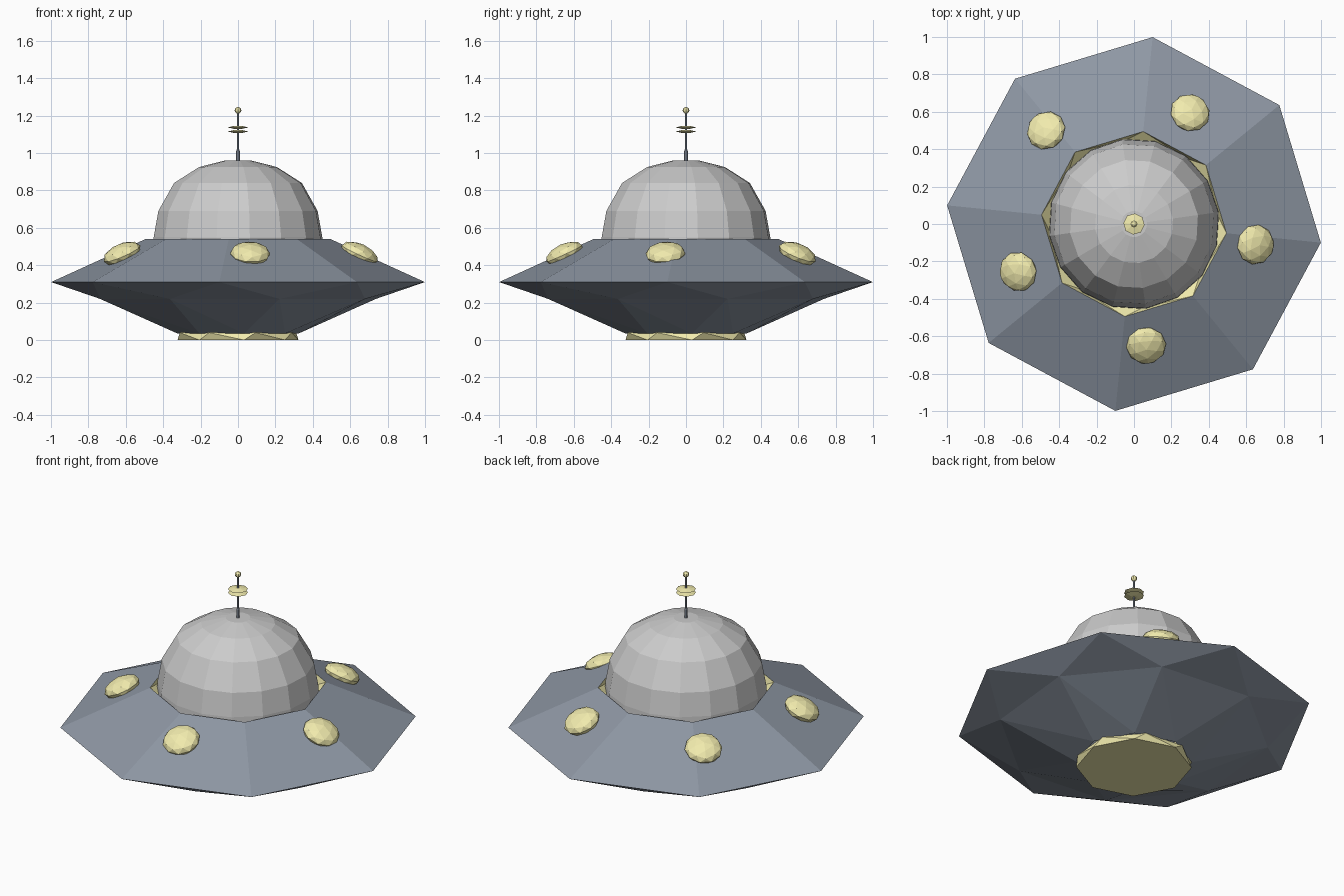
import bpy, bmesh
from math import sin, cos, pi, radians, atan2, hypot
from mathutils import Matrix

if "Cube" in bpy.data.objects:
    bpy.data.objects.remove(bpy.data.objects["Cube"])


def material(name, rgb):
    m = bpy.data.materials.new(name)
    m.diffuse_color = (*rgb, 1)
    m.use_nodes = True
    m.node_tree.nodes["Principled BSDF"].inputs["Base Color"].default_value = m.diffuse_color
    return m


STEEL = material("steel_blue", (0.27, 0.31, 0.37))
GOLD = material("pale_gold", (0.88, 0.83, 0.42))


def finish(bm, name, mat=None):
    bmesh.ops.recalc_face_normals(bm, faces=bm.faces)
    me = bpy.data.meshes.new(name)
    bm.to_mesh(me)
    bm.free()
    ob = bpy.data.objects.new(name, me)
    bpy.context.collection.objects.link(ob)
    if mat:
        me.materials.append(mat)
    return ob


def stack(name, rings, n, mat=None, caps=(True, True)):
    """Rings of (radius, z, angle in degrees); rings with differing angles join as a zigzag."""
    bm = bmesh.new()
    loops = [[bm.verts.new((r * cos(radians(a) + 2 * pi * i / n),
                            r * sin(radians(a) + 2 * pi * i / n), z))
              for i in range(n)] for r, z, a in rings]
    for k in range(len(loops) - 1):
        lo, up = loops[k], loops[k + 1]
        turn = rings[k + 1][2] - rings[k][2]
        for i in range(n):
            j = (i + 1) % n
            if abs(turn) < 0.01:
                bm.faces.new((lo[i], lo[j], up[j], up[i]))
            elif turn > 0:
                bm.faces.new((lo[i], lo[j], up[i]))
                bm.faces.new((lo[j], up[j], up[i]))
            else:
                bm.faces.new((lo[i], lo[j], up[j]))
                bm.faces.new((lo[i], up[j], up[i]))
    if caps[0]:
        bm.faces.new(loops[0])
    if caps[1]:
        bm.faces.new(loops[-1])
    return finish(bm, name, mat)


T = -5.7  # rotation of the octagonal hull

# Saucer hull: zigzag underside, eight flat panels on top
stack("saucer_hull", [(0.325, 0.035, -T), (0.77, 0.22, T + 22.5),
                      (1.004, 0.31, T), (0.497, 0.54, T)], 8, STEEL, (False, False))

# Gold trim: sloping collar around the dome and base plate underneath
stack("dome_collar", [(0.45, 0.48, -T), (0.497, 0.54, T)], 8, GOLD, (True, False))
stack("base_plate", [(0.325, 0.0, -T), (0.325, 0.04, T + 22.5)], 8, GOLD)

# Dome
stack("dome", [(0.458, 0.49, 8), (0.455, 0.55, 8), (0.43, 0.69, 8), (0.345, 0.84, 8),
               (0.21, 0.925, 8), (0.07, 0.96, 8)], 16, None, (False, True))

# Faceted lights around the hull, tilted to its slope
for i, (x, y) in enumerate([(0.30, 0.595), (-0.47, 0.50), (-0.62, -0.255),
                            (0.065, -0.65), (0.65, -0.11)]):
    bm = bmesh.new()
    bmesh.ops.create_icosphere(bm, subdivisions=2, radius=1)
    place = (Matrix.Translation((x, y, 0.462))
             @ Matrix.Rotation(atan2(y, x), 4, 'Z')
             @ Matrix.Rotation(radians(25), 4, 'Y')
             @ Matrix.Diagonal((0.107, 0.107, 0.053, 1)))
    bmesh.ops.transform(bm, matrix=place, verts=bm.verts)
    finish(bm, f"hull_light_{i + 1}", GOLD)

# Antenna: tapered rod, two dishes and a ball tip
stack("antenna_rod", [(0.010, 0.94, 0), (0.010, 1.01, 0), (0.006, 1.02, 0),
                      (0.006, 1.22, 0)], 8, STEEL)
for name, z in (("antenna_lower_dish", 1.115), ("antenna_upper_dish", 1.137)):
    stack(name, [(0.02, z - 0.008, T), (0.057, z, T), (0.02, z + 0.008, T)], 8, GOLD)
bm = bmesh.new()
bmesh.ops.create_uvsphere(bm, u_segments=8, v_segments=6, radius=0.018)
bmesh.ops.translate(bm, vec=(0, 0, 1.228), verts=bm.verts)
finish(bm, "antenna_tip", GOLD)
